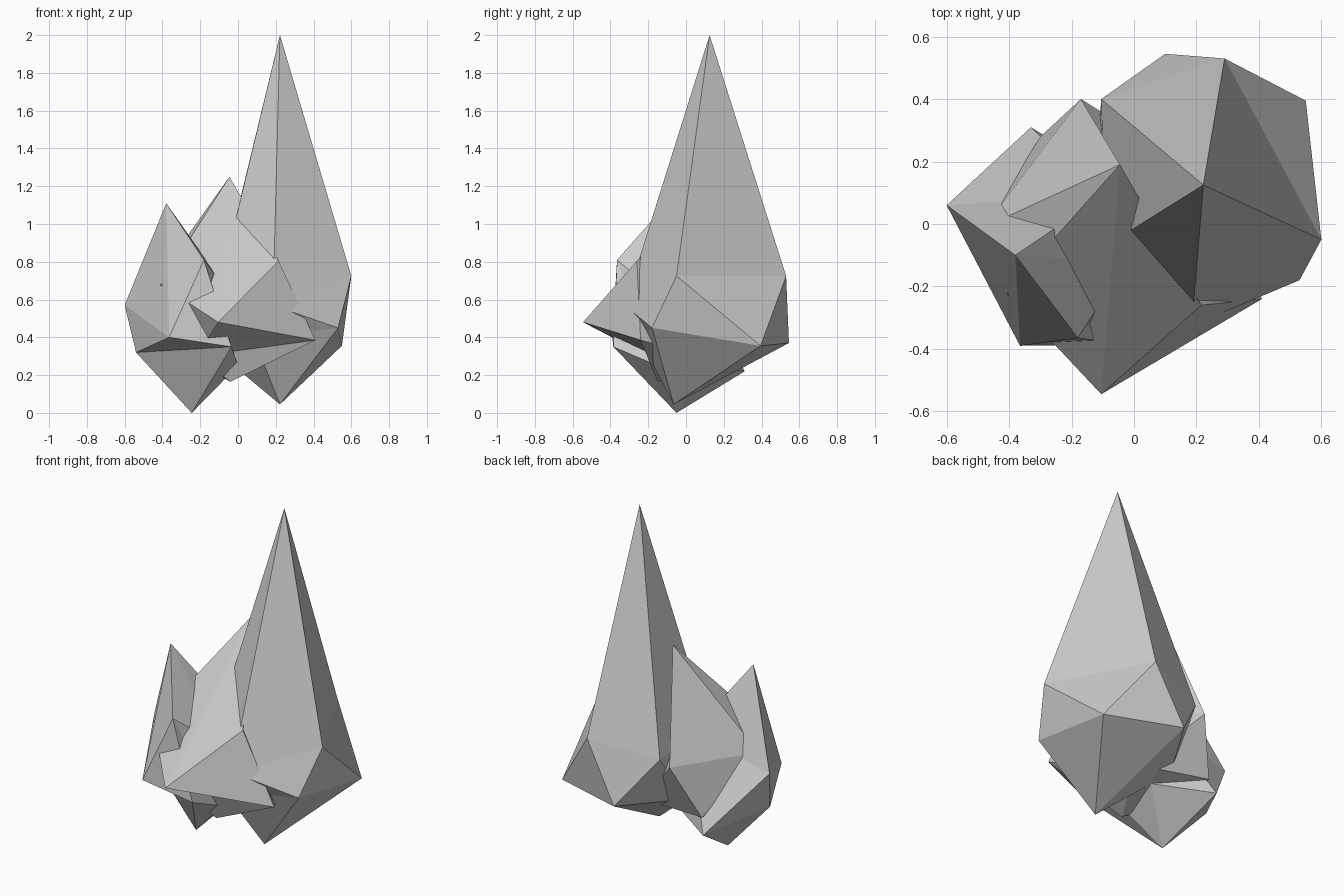
import bpy, bmesh


def crystal(name, tip, base, upper, lower):
    """Distorted 20-sided shard: tip, upper ring, lower ring, base point.
    Rings run counter-clockwise; lower[i] sits between upper[i] and upper[i+1]."""
    bm = bmesh.new()
    t, b = bm.verts.new(tip), bm.verts.new(base)
    u = [bm.verts.new(co) for co in upper]
    w = [bm.verts.new(co) for co in lower]
    n = len(u)
    for i in range(n):
        j = (i + 1) % n
        bm.faces.new((t, u[i], u[j]))
        bm.faces.new((u[i], w[i], u[j]))
        bm.faces.new((w[i], w[j], u[j]))
        bm.faces.new((b, w[j], w[i]))
    bmesh.ops.recalc_face_normals(bm, faces=bm.faces[:])
    mesh = bpy.data.meshes.new(name)
    bm.to_mesh(mesh)
    bm.free()
    obj = bpy.data.objects.new(name, mesh)
    bpy.context.collection.objects.link(obj)
    return obj


# Tall shard on the right
crystal("tall_crystal", (0.222, 0.125, 2.0), (0.222, -0.065, 0.045),
        upper=[(0.6, -0.05, 0.725), (0.29, 0.53, 0.725), (-0.105, 0.40, 0.65),
               (-0.09, -0.07, 0.70), (0.185, -0.325, 0.57)],
        lower=[(0.55, 0.395, 0.355), (0.10, 0.545, 0.37), (-0.12, 0.17, 0.33),
               (0.08, -0.25, 0.40), (0.53, -0.18, 0.45)])

# Middle shard, pushing forward between the others
crystal("middle_crystal", (-0.045, 0.19, 1.25), (-0.04, -0.15, 0.165),
        upper=[(0.215, -0.26, 0.805), (-0.17, 0.40, 0.62), (-0.48, -0.01, 0.64),
               (-0.41, -0.22, 0.68), (-0.105, -0.545, 0.48)],
        lower=[(0.15, 0.20, 0.27), (-0.30, 0.28, 0.31), (-0.38, 0.0, 0.35),
               (-0.22, -0.20, 0.30), (0.41, -0.24, 0.385)])

# Short shard on the left
crystal("short_crystal", (-0.38, -0.10, 1.11), (-0.245, -0.05, 0.0),
        upper=[(-0.6, 0.06, 0.57), (-0.365, -0.39, 0.40), (-0.18, -0.365, 0.81),
               (-0.02, -0.12, 0.60), (-0.10, 0.09, 0.70)],
        lower=[(-0.54, -0.03, 0.32), (-0.035, -0.385, 0.35), (0.0, -0.15, 0.25),
               (-0.02, 0.12, 0.25), (-0.33, 0.31, 0.22)])
